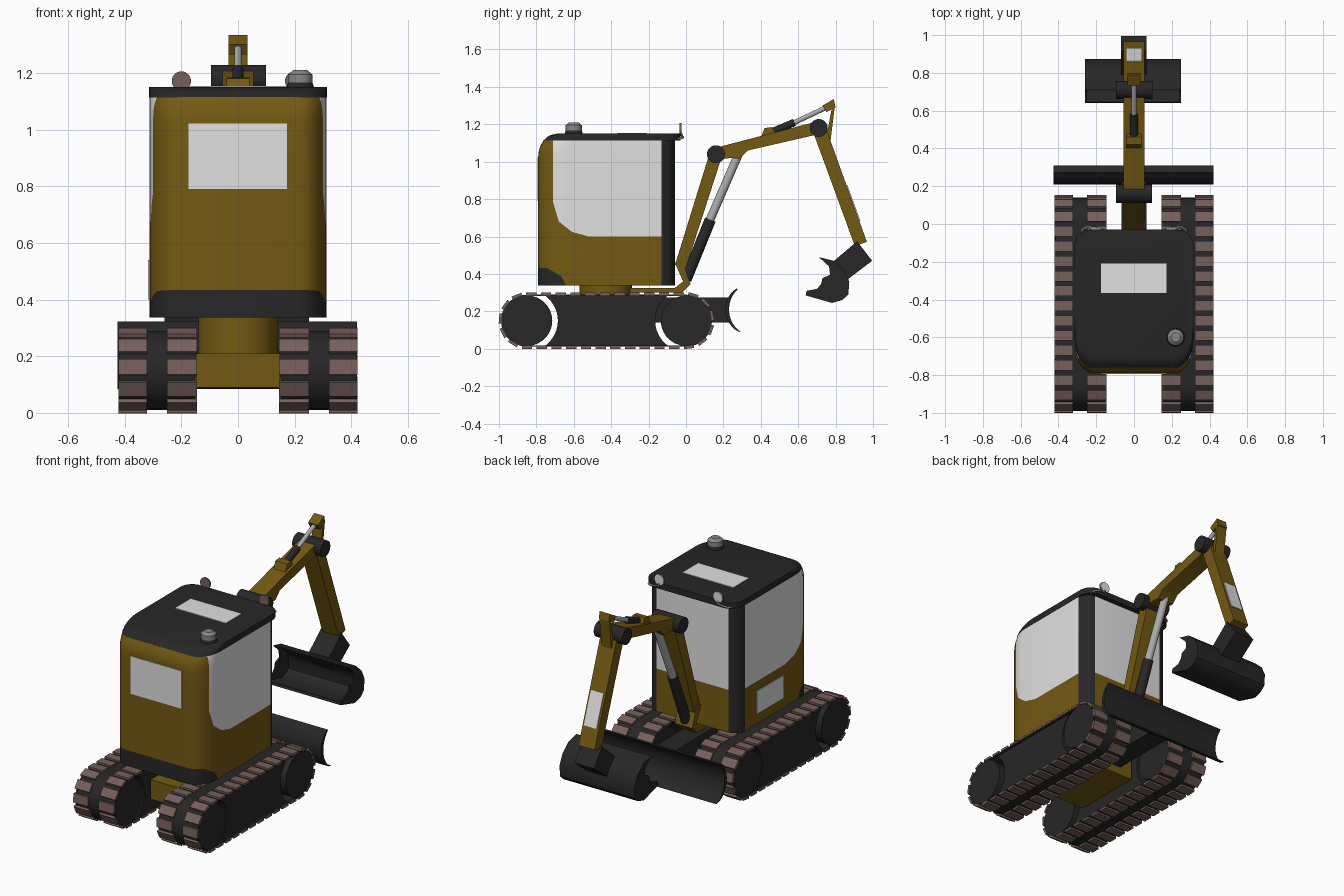
import bpy, bmesh, math
from mathutils import Vector, Matrix

cube = bpy.data.objects.get("Cube")
if cube:
    bpy.data.objects.remove(cube)


def material(name, r, g, b):
    m = bpy.data.materials.new(name)
    m.use_nodes = True
    m.diffuse_color = (r, g, b, 1)
    m.node_tree.nodes["Principled BSDF"].inputs["Base Color"].default_value = (r, g, b, 1)
    return m


YELLOW = material("ochre_paint", .17, .1, .006)
DARK = material("dark_rubber", .02, .02, .02)
PALE = material("pale_glass", .75, .75, .75)
BROWN = material("brown_tread", .18, .115, .105)
STEEL = material("steel_rod", .42, .42, .42)
LAMP = material("grey_lamp", .25, .25, .25)


def finish(name, bm, *mats, smooth=True):
    bmesh.ops.recalc_face_normals(bm, faces=bm.faces)
    mesh = bpy.data.meshes.new(name)
    bm.to_mesh(mesh)
    bm.free()
    obj = bpy.data.objects.new(name, mesh)
    bpy.context.collection.objects.link(obj)
    for m in mats:
        mesh.materials.append(m)
    if smooth:
        bpy.ops.object.select_all(action='DESELECT')
        obj.select_set(True)
        bpy.context.view_layer.objects.active = obj
        bpy.ops.object.shade_smooth_by_angle(angle=math.radians(35))
    return obj


def loft(name, rings, *mats):
    """Skin closed rings and cap both ends."""
    bm = bmesh.new()
    loops = [[bm.verts.new(p) for p in ring] for ring in rings]
    n = len(loops[0])
    for low, high in zip(loops, loops[1:]):
        for i in range(n):
            j = (i + 1) % n
            bm.faces.new((low[i], low[j], high[j], high[i]))
    bm.faces.new(loops[0])
    bm.faces.new(loops[-1])
    return bm


def prism(name, mat, profile, x0, x1):
    """Extrude a (y, z) profile across x."""
    rings = [[(x, y, z) for y, z in profile] for x in (x0, x1)]
    return finish(name, loft(name, rings), mat)


def box(name, mat, x0, x1, y0, y1, z0, z1):
    return prism(name, mat, [(y0, z0), (y1, z0), (y1, z1), (y0, z1)], x0, x1)


def beam(name, mat, a, b, wide_a, wide_b, half, shift=0):
    """Straight bar in the side plane, with an optional sideways shift."""
    a, b = Vector(a), Vector(b)
    d = (b - a).normalized()
    n = Vector((d.y, -d.x))
    pts = [a + n * (shift + wide_a), b + n * (shift + wide_b),
           b + n * (shift - wide_b), a + n * (shift - wide_a)]
    return prism(name, mat, pts, -half, half)


def cylinder(name, mat, a, b, r, r_end=None, sides=28):
    a, b = Vector(a), Vector(b)
    bm = bmesh.new()
    turn = (b - a).to_track_quat('Z', 'Y').to_matrix().to_4x4()
    bmesh.ops.create_cone(bm, cap_ends=True, segments=sides, radius1=r,
                          radius2=r if r_end is None else r_end, depth=(b - a).length,
                          matrix=Matrix.Translation((a + b) / 2) @ turn)
    return finish(name, bm, mat)


def pin(name, mat, y, z, r, x0, x1):
    return cylinder(name, mat, (x0, y, z), (x1, y, z), r)


def arc(cy, cz, ry, rz, start, end, steps):
    for i in range(steps + 1):
        t = math.radians(start + (end - start) * i / steps)
        yield cy + ry * math.cos(t), cz + rz * math.sin(t)


# Tracks: wheels, hollow belt, side frame and two rows of pads per side
REAR, MID = -.85, .15


def capsule(r):
    return list(arc(0, MID, r, r, -90, 90, 16)) + list(arc(REAR, MID, r, r, 90, 270, 16))


def along_track(s, r):
    straight, half = -REAR, math.pi * r
    if s < straight:
        return REAR + s, MID - r, 0
    s -= straight
    if s < half:
        a = s / r
        return r * math.sin(a), MID - r * math.cos(a), a
    s -= half
    if s < straight:
        return -s, MID + r, math.pi
    a = (s - straight) / r
    return REAR - r * math.sin(a), MID + r * math.cos(a), math.pi + a


def track_pads(name, x0, x1):
    bm = bmesh.new()
    r, count = .143, 33
    total = 2 * (math.pi * r - REAR)
    for i in range(count):
        y, z, a = along_track(total * i / count, r)
        place = Matrix.Translation(((x0 + x1) / 2, y, z)) @ Matrix.Rotation(a, 4, 'X')
        size = Matrix.Diagonal((x1 - x0, .055, .014, 1))
        bmesh.ops.create_cube(bm, size=1, matrix=place @ size)
    finish(name, bm, BROWN, smooth=False)


frame_profile = (list(arc(REAR, MID, .165, .165, -53, 53, 12))
                 + list(arc(0, MID, .165, .165, 127, 233, 12)))
for side, s in (("left", 1), ("right", -1)):
    for end, y in (("front", REAR), ("back", 0)):
        pin(f"{side}_{end}_wheel", DARK, y, MID, .135, s * .15, s * .42)
    prism(f"{side}_track_frame", DARK, frame_profile, s * .16, s * .405)
    belt = bmesh.new()
    loops = [[belt.verts.new((s * x, y, z)) for y, z in capsule(r)]
             for x, r in ((.15, .139), (.415, .139), (.415, .133), (.15, .133))]
    for k in range(4):
        a, b = loops[k], loops[(k + 1) % 4]
        for i in range(len(a)):
            j = (i + 1) % len(a)
            belt.faces.new((a[i], a[j], b[j], b[i]))
    finish(f"{side}_belt", belt, DARK)
    track_pads(f"{side}_inner_pads", *sorted((s * .145, s * .25)))
    track_pads(f"{side}_outer_pads", *sorted((s * .322, s * .422)))

# Undercarriage, turntable and dozer blade
box("chassis", YELLOW, -.148, .148, -.64, -.2, .09, .21)
cylinder("turntable", YELLOW, (0, -.43, .2), (0, -.43, .34), .14, sides=40)
box("blade_arm", DARK, -.065, .065, -.22, .23, .14, .275)
blade = list(arc(.33, .21, .12, .13, 120, 245, 12)) + [(.31, .085)]
blade += list(arc(.36, .21, .13, .14, 240, 130, 12))
prism("dozer_blade", DARK, blade, -.425, .42)


# Cab shell from rounded outlines that draw in at the top of the back wall
def outline(z, front, grow=0):
    t = max(0, min(1, (z - 1.03) / .12))
    rear = -.79 + .1 * (1 - math.sqrt(1 - t * t))
    w = .312 + grow
    pts = []
    for cx, cy, rx, ry, a0 in ((w - .08, front - .08, .08, .08, 0), (.08 - w, front - .08, .08, .08, 90),
                               (.1 - w, rear + .15, .1, .15, 180), (w - .1, rear + .15, .1, .15, 270)):
        pts += [(x, y, z) for x, y in arc(cx, cy, rx, ry, a0, a0 + 90, 8)]
    return pts


cab = loft("cab", [outline(z, -.06) for z in (.337, .9, 1.03, 1.06, 1.09, 1.115)])
window_edge = [(-.71, 1.2), (-.71, .78), (-.68, .68), (-.61, .625), (-.52, .6), (0, .6)]
skirt_edge = [(-.8, .435), (-.74, .43), (-.67, .39), (-.635, .33)]


def edge_planes(path):
    """Point and upward or forward normal for every piece of a path."""
    for (y0, z0), (y1, z1) in zip(path, path[1:]):
        yield Vector((0, y0, z0)), Vector((0, z0 - z1, y1 - y0)).normalized()


window_planes, skirt_planes = list(edge_planes(window_edge)), list(edge_planes(skirt_edge))
cuts = window_planes + skirt_planes + [(Vector((0, -.13, 0)), Vector((0, 1, 0)))]
cuts += [(Vector((x, 0, 0)), Vector((1, 0, 0))) for x in (-.245, .245)]
for co, no in cuts:
    bmesh.ops.bisect_plane(cab, geom=cab.verts[:] + cab.edges[:] + cab.faces[:],
                           plane_co=co, plane_no=no, dist=.0001)
for f in cab.faces:
    c = f.calc_center_median()
    if c.y > -.13 and abs(c.x) > .245:
        f.material_index = 1
    elif all((c - co).dot(no) > 0 for co, no in window_planes):
        f.material_index = 2
    elif all((c - co).dot(no) < 0 for co, no in skirt_planes):
        f.material_index = 1
finish("cab", cab, YELLOW, DARK, PALE)
finish("roof", loft("roof", [outline(z, -.03, .002) for z in (1.113, 1.13, 1.142, 1.15)]), DARK)

# Cab fittings: glazing plates, beacon and mirrors
box("back_panel", PALE, -.175, .173, -.795, -.788, .79, 1.022)
box("roof_hatch", PALE, -.175, .173, -.365, -.21, 1.148, 1.154)
box("side_panel", PALE, -.317, -.31, -.5, -.24, .4, .54)
spot = Vector((.22, -.6, 0))
up = Vector((0, 0, 1))
cylinder("beacon_base", DARK, spot + up * 1.145, spot + up * 1.17, .05, .042)
cylinder("beacon_lamp", LAMP, spot + up * 1.165, spot + up * 1.195, .043)
cylinder("beacon_cap", LAMP, spot + up * 1.195, spot + up * 1.21, .043, .025)
for side, s in (("left", 1), ("right", -1)):
    x = s * .2
    cylinder(f"{side}_mirror_back", BROWN, (x, -.035, 1.172), (x, -.026, 1.172), .034)
    cylinder(f"{side}_mirror_glass", PALE, (x, -.026, 1.172), (x, -.022, 1.172), .032)
    curve = bpy.data.curves.new(f"{side}_mirror_stalk", 'CURVE')
    curve.dimensions = '3D'
    curve.bevel_depth = .006
    path = [(s * .27, -.1, 1.11), (s * .275, -.03, 1.125), (s * .25, -.015, 1.13), (x, -.02, 1.135), (x, -.03, 1.16)]
    spline = curve.splines.new('POLY')
    spline.points.add(len(path) - 1)
    for p, co in zip(spline.points, path):
        p.co = (*co, 1)
    curve.materials.append(LAMP)
    bpy.context.collection.objects.link(bpy.data.objects.new(curve.name, curve))

# Boom foot, lower boom, upper boom and stick
ELBOW, KNEE, WRIST = (.16, 1.04), (.71, 1.18), (.935, .56)
prism("boom_foot", YELLOW, [(-.3, .3), (-.02, .3), (.025, .345), (-.02, .47), (-.06, .46),
                            (-.015, .36), (-.06, .325), (-.3, .325)], -.06, .06)
beam("lower_boom", YELLOW, (-.03, .44), ELBOW, .03, .034, .055)
prism("upper_boom", YELLOW, [(.16, 1.075), (.7, 1.215), (.7, 1.145), (.33, 1.06), (.285, 1.015),
                             (.24, 1.02), (.16, 1.01)], -.055, .055)
beam("stick", YELLOW, KNEE, WRIST, .036, .034, .055)
beam("stick_plate", PALE, (.825, .863), (.895, .67), .003, .003, .043, -.037)
pin("elbow_pin", DARK, *ELBOW, .048, -.095, .095)
pin("knee_pin", DARK, *KNEE, .048, -.095, .098)

# Hydraulic rams
cylinder("boom_ram_sleeve", DARK, (0, .0, .37), (0, .13, .69), .03)
cylinder("boom_ram_rod", STEEL, (0, .12, .67), (0, .285, 1.05), .023)
prism("ram_bracket", YELLOW, [(.4, 1.13), (.48, 1.15), (.46, 1.185), (.42, 1.18)], -.04, .04)
cylinder("stick_ram_sleeve", DARK, (0, .45, 1.155), (0, .58, 1.21), .02)
cylinder("stick_ram_rod", STEEL, (0, .57, 1.205), (0, .75, 1.29), .013)
prism("stick_head", YELLOW, [(.73, 1.3), (.79, 1.335), (.8, 1.29), (.75, 1.265)], -.034, .034)
prism("stick_link", YELLOW, [(.78, 1.29), (.795, 1.29), (.765, 1.05), (.745, 1.1)], -.034, .034)

# Bucket: hollow trough with scalloped cheeks and a hitch block
prism("bucket_hitch", DARK, [(.915, .575), (.995, .47), (.85, .36), (.78, .46)], -.07, .065)
outer = [(.71, .49), (.79, .47), (.845, .42), (.873, .36), (.868, .29), (.835, .26), (.78, .245), (.64, .285)]
inner = [(.645, .3), (.78, .268), (.825, .28), (.848, .3), (.85, .355), (.825, .41), (.78, .45)]
prism("bucket_shell", DARK, outer + inner, -.26, .25)
cheek = outer + [(.645, .31), (.7, .32), (.722, .345), (.73, .378), (.77, .395), (.765, .44)]
for side, x in (("left", .24), ("right", -.26)):
    prism(f"bucket_{side}_cheek", DARK, cheek, x, x + .01)
